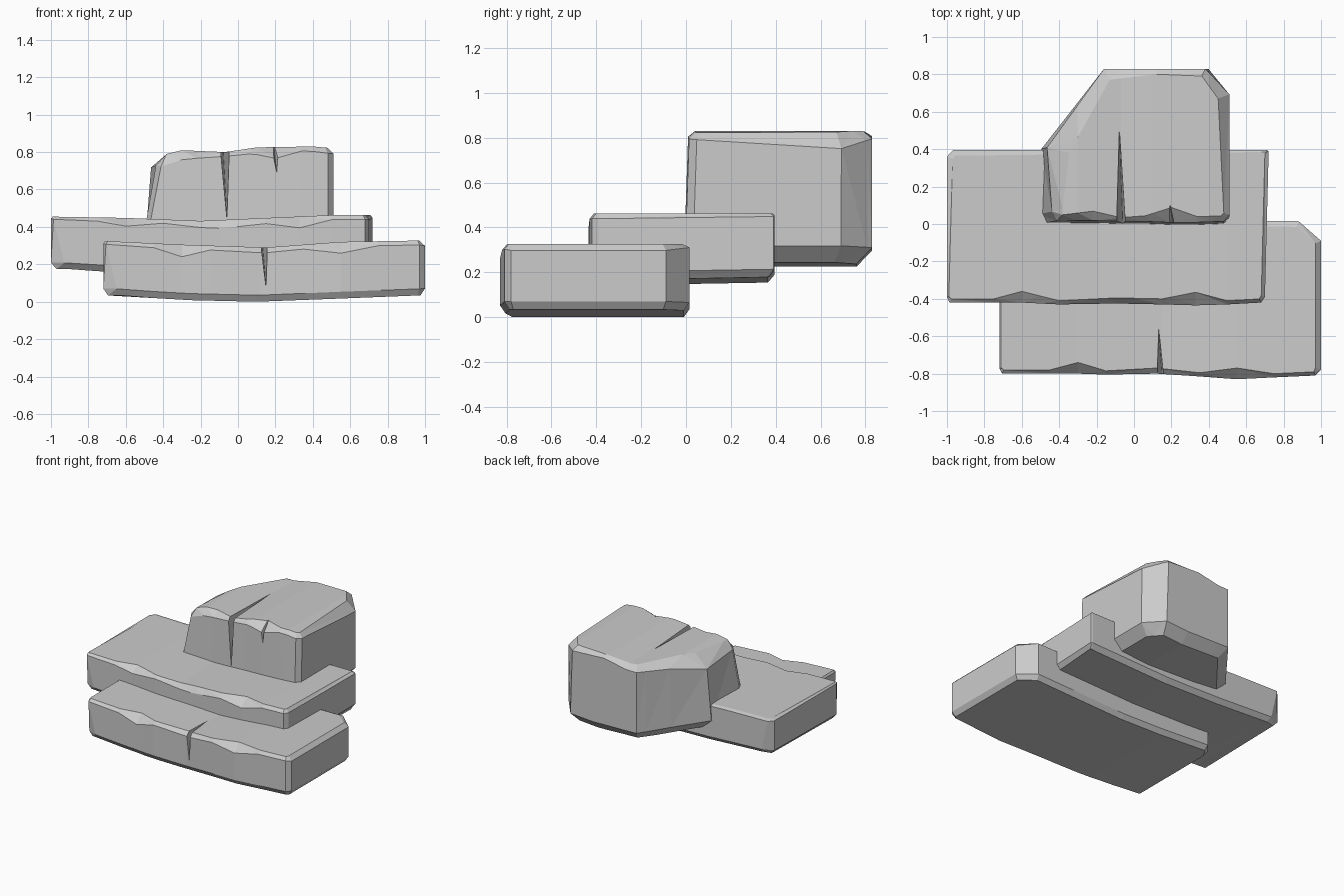
import bpy, bmesh
from mathutils import Vector

if "Cube" in bpy.data.objects:
    bpy.data.objects.remove(bpy.data.objects["Cube"])


def lerp_table(table, x):
    if x <= table[0][0]:
        return table[0][1]
    for (x0, z0), (x1, z1) in zip(table, table[1:]):
        if x <= x1:
            return z0 + (z1 - z0) * (x - x0) / (x1 - x0)
    return table[-1][1]


def inset(pts, dist):
    """Move every corner of a counter-clockwise outline inward by its own distance."""
    out = []
    for i, p in enumerate(pts):
        a = (p - pts[i - 1]).normalized()
        b = (pts[(i + 1) % len(pts)] - p).normalized()
        na, nb = Vector((-a.y, a.x)), Vector((-b.y, b.x))
        out.append(p + (na + nb) * dist[i] / (1 + na.dot(nb)))
    return out


def rock(name, plan, top, bottom, under, back_lift=0.0, lean=0.0):
    """plan rows: x, y, top chip width, top chip drop, x shift at the foot."""
    pts = [Vector(p[:2]) for p in plan]
    n = len(pts)
    y_min, y_max = min(p.y for p in pts), max(p.y for p in pts)
    low, high = inset(pts, [under] * n), inset(pts, [p[2] for p in plan])
    bm = bmesh.new()
    tl, shift = bm.verts.layers.float.new("level"), bm.verts.layers.float.new("shift")
    rings = []
    for ring, level in ((low, lambda p: 0), (pts, lambda p: 0.12),
                        (pts, lambda p: 1 - p[3]), (high, lambda p: 1)):
        verts = []
        for q, p in zip(ring, plan):
            v = bm.verts.new((q.x, q.y, level(p)))
            v[shift] = p[4] * (1 - level(p))
            verts.append(v)
        rings.append(verts)
    for lo, hi in zip(rings, rings[1:]):
        for i in range(n):
            j = (i + 1) % n
            bm.faces.new((lo[i], lo[j], hi[j], hi[i]))
    bm.faces.new(rings[0][::-1])
    bm.faces.new(rings[-1])
    # split across so the top and underside can sag
    for x in sorted({x for x, z in top[1:-1] + bottom[1:-1]}):
        bmesh.ops.bisect_plane(bm, geom=bm.verts[:] + bm.edges[:] + bm.faces[:],
                               plane_co=(x, 0, 0), plane_no=(1, 0, 0))
    for v in bm.verts:
        x, y, t = v.co
        back = (y - y_min) / (y_max - y_min)
        zb = lerp_table(bottom, x) + back_lift * back
        zt = lerp_table(top, x)
        v.co = (x + v[shift], y + lean * t * (1 - back), zb + t * (zt - zb))
    bmesh.ops.triangulate(bm, faces=bm.faces[:])
    bmesh.ops.recalc_face_normals(bm, faces=bm.faces[:])
    me = bpy.data.meshes.new(name)
    bm.to_mesh(me)
    bm.free()
    ob = bpy.data.objects.new(name, me)
    bpy.context.collection.objects.link(ob)
    return ob


def crack(ob, x, y, width, z_top, z_low, y_end):
    """Thin wedge cut into the front top edge."""
    z = z_top + 0.03
    bm = bmesh.new()
    bmesh.ops.convex_hull(bm, input=[bm.verts.new(c) for c in (
        (x - width * .6, y - .03, z), (x + width * .6, y - .03, z),
        (x + .012, y - .03, z_low), (x - .01, y_end, z))])
    bmesh.ops.recalc_face_normals(bm, faces=bm.faces[:])
    me = bpy.data.meshes.new("crack_cutter")
    bm.to_mesh(me)
    bm.free()
    cut = bpy.data.objects.new("crack_cutter", me)
    cut.hide_render = True
    bpy.context.collection.objects.link(cut)
    mod = ob.modifiers.new("crack", 'BOOLEAN')
    mod.operation, mod.solver, mod.object = 'DIFFERENCE', 'EXACT', cut
    bpy.context.view_layer.objects.active = ob
    bpy.ops.object.modifier_apply(modifier=mod.name)
    bpy.data.objects.remove(cut)


# bottom step
lower = rock("lower_step", [
    (-.72, -.77, .01, .05, 0), (-.71, -.80, .02, .06, .07), (-.45, -.80, .02, .08, 0),
    (-.30, -.80, .06, .22, 0), (-.15, -.805, .02, .08, 0), (.12, -.80, .03, .1, 0),
    (.35, -.815, .02, .08, 0), (.55, -.83, .06, .2, 0), (.75, -.82, .02, .08, 0),
    (.97, -.81, .02, .08, 0), (1, -.78, .03, .1, 0), (1, -.09, .03, .1, 0),
    (.88, .015, .03, .05, 0), (-.66, .015, .01, .05, 0), (-.72, -.06, .01, .05, 0)],
    top=[(-.72, .325), (-.3, .305), (.15, .29), (.55, .32), (.97, .327)],
    bottom=[(-.72, .035), (-.25, .008), (.1, 0), (.5, .015), (1, .035)], under=.025)
crack(lower, .14, -.80, .035, .29, .05, -.53)

# middle step
middle = rock("middle_step", [
    (-1, -.39, .01, .04, 0), (-.99, -.42, .02, .05, .07), (-.75, -.42, .02, .07, 0),
    (-.60, -.42, .06, .15, 0), (-.40, -.43, .02, .07, 0), (-.10, -.425, .03, .15, 0),
    (.15, -.43, .03, .1, 0), (.33, -.435, .07, .2, 0), (.50, -.43, .02, .08, 0),
    (.68, -.42, .02, .08, 0), (.70, -.39, .02, .08, 0), (.72, .39, .02, .05, 0),
    (.71, .395, .01, .03, 0), (-.97, .395, .03, .03, .06), (-1, .36, .03, .03, 0)],
    top=[(-1, .455), (-.6, .448), (-.2, .432), (.2, .45), (.5, .463), (.72, .463)],
    bottom=[(-1, .175), (-.5, .15), (0, .14), (.72, .165)], under=.03, back_lift=.015)

# top block
upper = rock("upper_block", [
    (-.43, .05, .05, .1, -.09), (-.40, .0, .03, .12, -.1), (-.22, .0, .05, .07, 0),
    (-.07, -.005, .02, .04, 0), (.06, -.005, .03, .05, 0), (.20, -.01, .08, .1, 0),
    (.34, -.01, .03, .04, 0), (.48, -.005, .03, .05, 0), (.51, .03, .03, .05, 0),
    (.51, .69, .06, .12, 0), (.38, .83, .04, .06, .02), (.12, .83, .03, .03, 0),
    (-.16, .83, .06, .06, 0), (-.46, .40, .11, .12, -.04)],
    top=[(-.42, .78), (-.3, .81), (-.07, .80), (.1, .825), (.4, .83), (.51, .82)],
    bottom=[(-.49, .27), (-.2, .24), (.2, .225), (.51, .25)], under=.07, lean=.02)
crack(upper, -.07, .0, .045, .80, .42, .55)
crack(upper, .20, .0, .05, .82, .64, .12)
